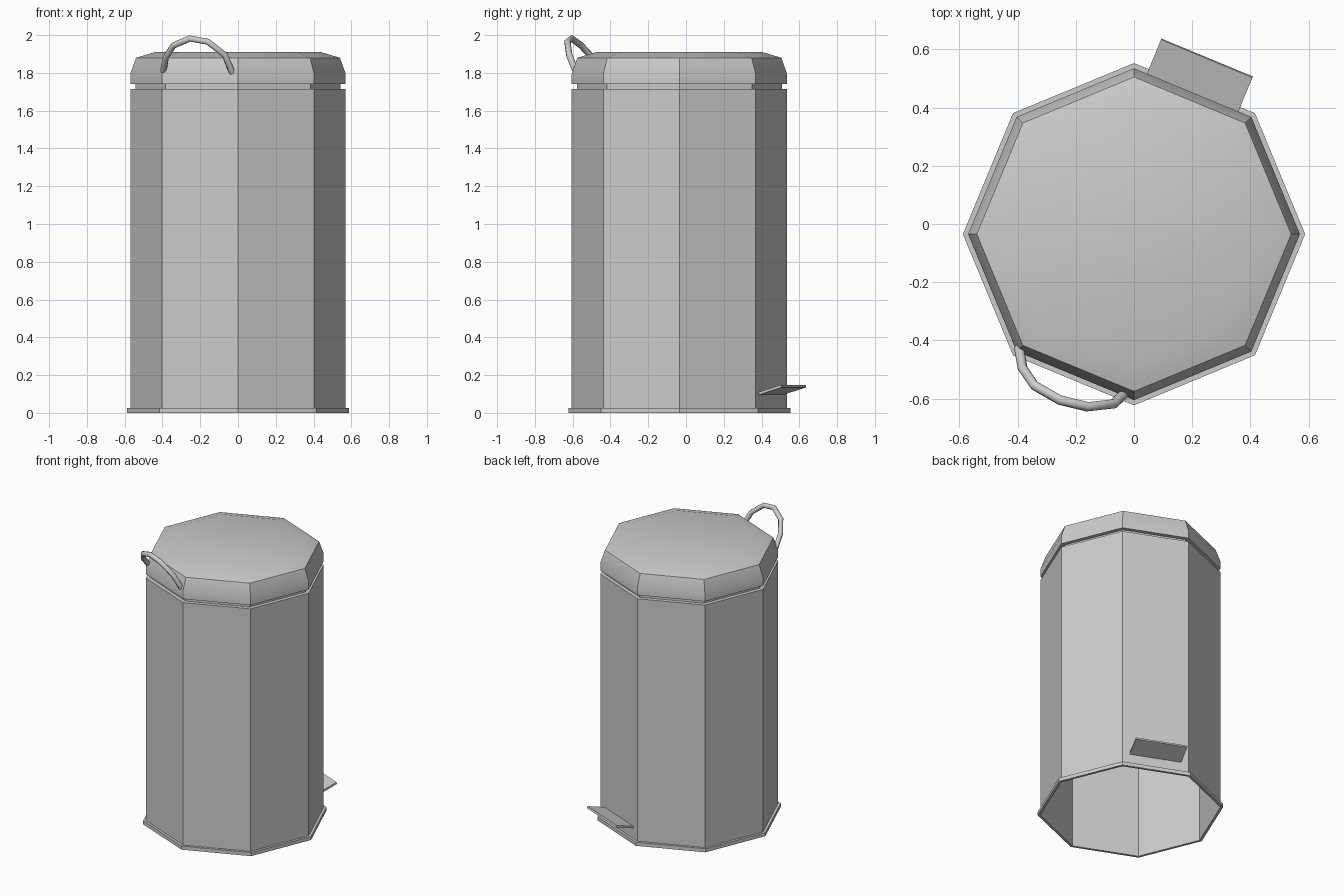
import bpy, bmesh, math
from mathutils import Vector, Matrix

cube = bpy.data.objects.get("Cube")
if cube:
    bpy.data.objects.remove(cube, do_unlink=True)

SIDES = 8
CENTRE_Y = -0.035

# One flat grey metal for the whole bin
grey = bpy.data.materials.new("light grey metal")
grey.use_nodes = True
colour = (0.6, 0.6, 0.6, 1)
grey.diffuse_color = colour
grey.node_tree.nodes["Principled BSDF"].inputs["Base Color"].default_value = colour


def smooth(ob):
    bpy.ops.object.select_all(action='DESELECT')
    ob.select_set(True)
    bpy.context.view_layer.objects.active = ob
    bpy.ops.object.shade_smooth_by_angle(angle=math.radians(30))


def add_mesh(name, bm):
    me = bpy.data.meshes.new(name)
    bm.to_mesh(me)
    bm.free()
    me.materials.append(grey)
    ob = bpy.data.objects.new(name, me)
    bpy.context.collection.objects.link(ob)
    return ob


def lathe(name, profile, cap=False):
    """Turn a radius/height profile into an eight-sided shell."""
    bm = bmesh.new()
    rings = []
    for r, z in profile:
        rings.append([bm.verts.new((r * math.cos(a), CENTRE_Y + r * math.sin(a), z))
                      for a in (math.tau * i / SIDES for i in range(SIDES))])
    for low, high in zip(rings, rings[1:]):
        for i in range(SIDES):
            j = (i + 1) % SIDES
            bm.faces.new((low[i], low[j], high[j], high[i]))
    if cap:
        bm.faces.new(rings[-1])
    return add_mesh(name, bm)


# Foot rim, open body, recessed neck and domed lid
lathe("base_rim", [(0.57, 0), (0.588, 0), (0.588, 0.025), (0.57, 0.025)])
lathe("body", [(0.57, 0), (0.57, 1.715), (0.542, 1.715)])
lathe("neck", [(0.542, 1.715), (0.542, 1.74)])
lid = lathe("lid", [(0.542, 1.74), (0.57, 1.74), (0.57, 1.795),
                    (0.54, 1.88), (0.44, 1.91)], cap=True)
smooth(lid)

# Handle: a bent tube leaning out over one edge of the lid
path = [(-0.395, -0.425, 1.81), (-0.383, -0.495, 1.88), (-0.342, -0.555, 1.945),
        (-0.255, -0.605, 1.982), (-0.16, -0.628, 1.965), (-0.07, -0.618, 1.895),
        (-0.03, -0.58, 1.80)]
curve = bpy.data.curves.new("handle", 'CURVE')
curve.dimensions = '3D'
curve.bevel_depth = 0.017
curve.bevel_resolution = 2
curve.use_fill_caps = True
spline = curve.splines.new('POLY')
spline.points.add(len(path) - 1)
for point, co in zip(spline.points, path):
    point.co = (*co, 1)
curve.materials.append(grey)
handle = bpy.data.objects.new("handle", curve)
bpy.context.collection.objects.link(handle)

# Pedal: a thin plate rising outwards from one rear wall
out = Vector((math.cos(math.radians(67.5)), math.sin(math.radians(67.5)), 0))
along = Vector((out.y, -out.x, 0))
inner = out * 0.515 + Vector((0, CENTRE_Y, 0.1))
outer = out * 0.655 + Vector((0, CENTRE_Y, 0.142))
slope = (outer - inner).normalized()
normal = along.cross(slope)
frame = Matrix((along, slope, normal)).transposed().to_4x4()
size = Matrix.Diagonal((0.34, (outer - inner).length, 0.014, 1))
bm = bmesh.new()
bmesh.ops.create_cube(bm, size=1,
                      matrix=Matrix.Translation((inner + outer) / 2) @ frame @ size)
add_mesh("pedal", bm)
